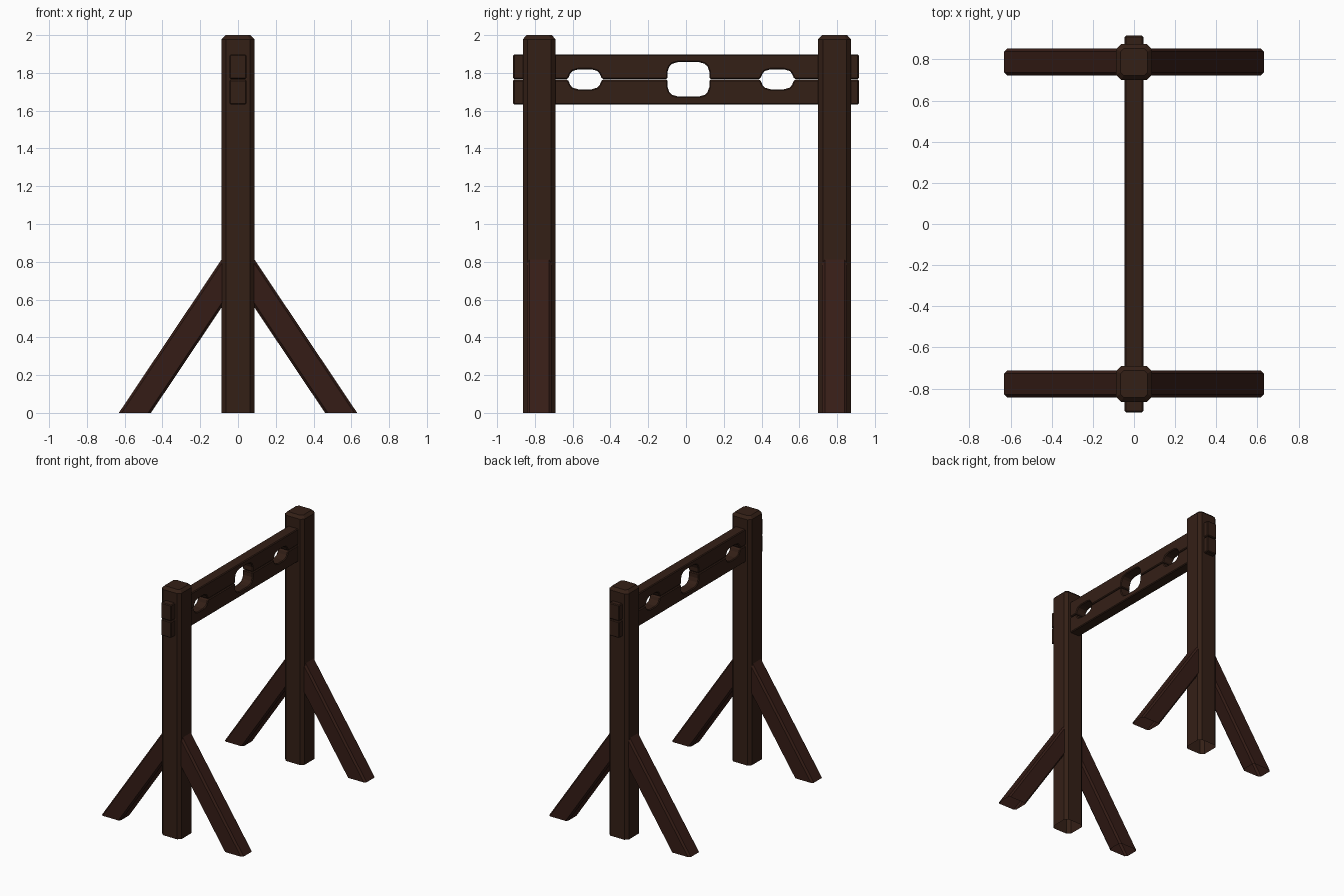
import bpy, bmesh

if "Cube" in bpy.data.objects:
    bpy.data.objects.remove(bpy.data.objects["Cube"])

wood = bpy.data.materials.new("dark_wood")
wood.diffuse_color = (0.034, 0.014, 0.008, 1)
wood.use_nodes = True
wood.node_tree.nodes["Principled BSDF"].inputs["Base Color"].default_value = wood.diffuse_color
brace_wood = bpy.data.materials.new("reddish_wood")
brace_wood.diffuse_color = (0.036, 0.012, 0.008, 1)
brace_wood.use_nodes = True
brace_wood.node_tree.nodes["Principled BSDF"].inputs["Base Color"].default_value = brace_wood.diffuse_color


def octagon(hx, hy, c):
    """Rectangle with chamfered corners, counter-clockwise."""
    return [(hx, -hy + c), (hx, hy - c), (hx - c, hy), (-hx + c, hy),
            (-hx, hy - c), (-hx, -hy + c), (-hx + c, -hy), (hx - c, -hy)]


def finish(name, bm, mat):
    bmesh.ops.recalc_face_normals(bm, faces=bm.faces)
    me = bpy.data.meshes.new(name)
    bm.to_mesh(me)
    bm.free()
    me.materials.append(mat)
    ob = bpy.data.objects.new(name, me)
    bpy.context.collection.objects.link(ob)
    return ob


def loft(name, rings, mat):
    """Skin matching rings, open at the first and capped at the last."""
    bm = bmesh.new()
    loops = [[bm.verts.new(p) for p in r] for r in rings]
    n = len(loops[0])
    for a, b in zip(loops, loops[1:]):
        for i in range(n):
            j = (i + 1) % n
            bm.faces.new((a[i], a[j], b[j], b[i]))
    bm.faces.new(loops[-1])
    return finish(name, bm, mat)


# Posts with chamfered corners and tops, each with two slanted braces
for side, py in (("front", -0.777), ("back", 0.787)):
    sec = octagon(0.087, 0.087, 0.024)
    tip = octagon(0.066, 0.066, 0.016)
    loft(side + "_post",
         [[(x, py + y, 0) for x, y in sec],
          [(x, py + y, 1.978) for x, y in sec],
          [(x, py + y, 2.0) for x, y in tip]], wood)
    foot = octagon(0.085, 0.066, 0.015)
    for label, s in (("left", -1), ("right", 1)):
        loft(f"{side}_{label}_brace",
             [[(s * (0.546 + x), py + y, 0) for x, y in foot],
              [(s * 0.07, py + y, (0.476 + x) / 0.67) for x, y in foot]],
             brace_wood)

# Half outlines of the holes: (offset along y, distance from the split)
NECK = [(-0.111, 0), (-0.111, 0.04), (-0.101, 0.068), (-0.085, 0.083), (-0.055, 0.091)]
WRIST = [(-0.09, 0), (-0.078, 0.03), (-0.066, 0.044), (-0.035, 0.053)]
SPLIT = 1.766


def plank(name, d, depth):
    """Board half on one side of the split (d = +1 up, -1 down)."""
    pts = [(-0.915, 0.002)]
    for cy, half in ((-0.535, WRIST), (0.013, NECK), (0.483, WRIST)):
        outline = half + [(-y, h) for y, h in reversed(half)]
        pts += [(cy + y, max(h, 0.002)) for y, h in outline]
    pts += [(0.915, 0.002), (0.915, depth), (-0.915, depth)]
    bm = bmesh.new()
    face = bm.faces.new([bm.verts.new((-0.045, y, SPLIT + d * h)) for y, h in pts])
    ext = bmesh.ops.extrude_face_region(bm, geom=[face], use_keep_orig=True)
    moved = [v for v in ext["geom"] if isinstance(v, bmesh.types.BMVert)]
    bmesh.ops.translate(bm, verts=moved, vec=(0.09, 0, 0))
    ob = finish(name, bm, wood)
    bev = ob.modifiers.new("worn_edges", "BEVEL")
    bev.width = 0.006
    bev.segments = 1
    bev.limit_method = 'ANGLE'
    bev.angle_limit = 0.87


# Two planks meeting at the holes
plank("upper_plank", 1, 0.131)
plank("lower_plank", -1, 0.134)
